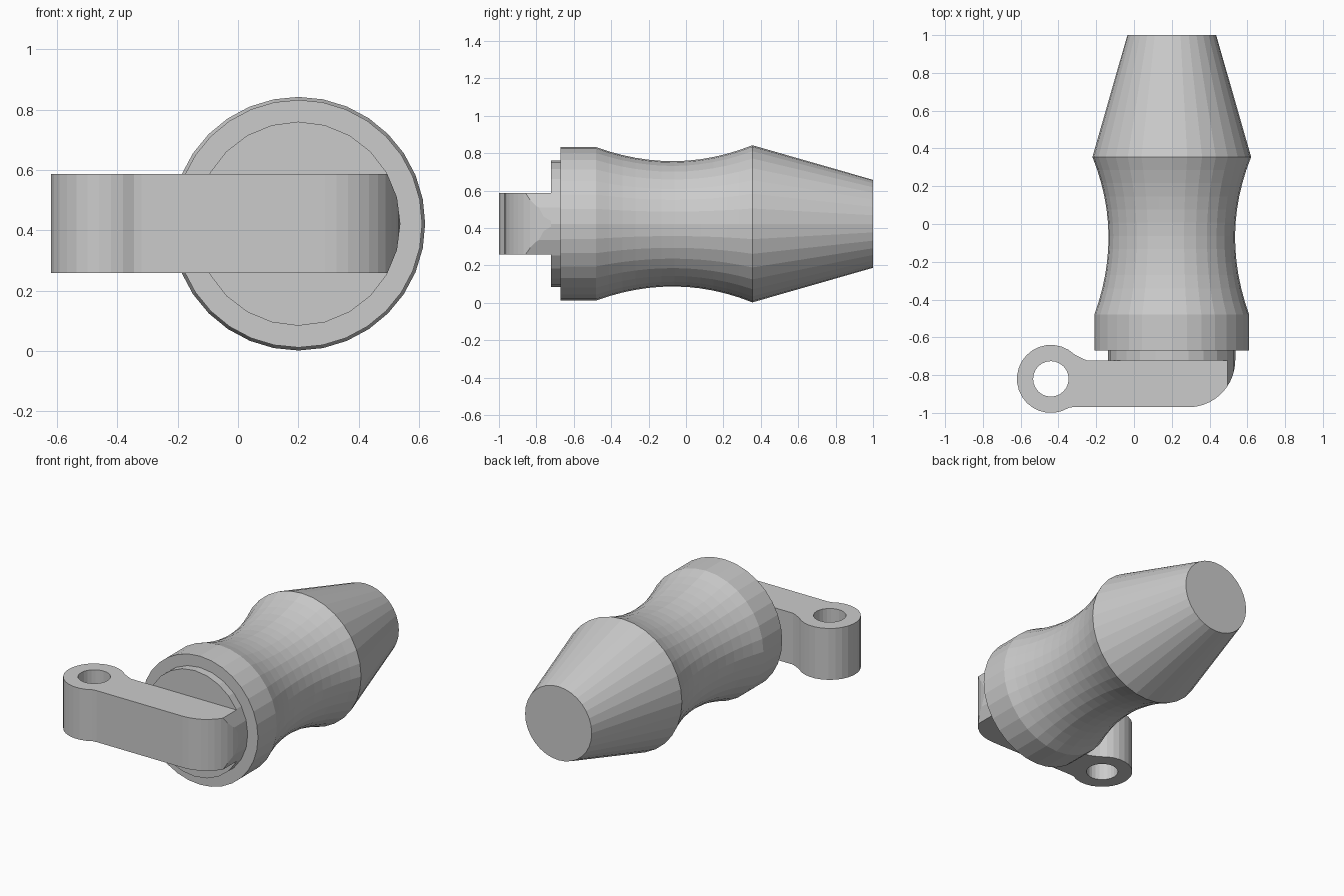
import bpy, bmesh
from math import sin, cos, pi, radians

if "Cube" in bpy.data.objects:
    bpy.data.objects.remove(bpy.data.objects["Cube"])

CX, CZ = 0.2, 0.422      # turning axis of the body, running along y


def finish(name, bm):
    bmesh.ops.recalc_face_normals(bm, faces=bm.faces)
    me = bpy.data.meshes.new(name)
    bm.to_mesh(me)
    bm.free()
    ob = bpy.data.objects.new(name, me)
    bpy.context.collection.objects.link(ob)
    return ob


def lathe(name, profile, sides):
    """Turn (y, radius) pairs about the body axis and cap both ends."""
    bm = bmesh.new()
    rings = []
    for y, r in profile:
        rings.append([bm.verts.new((CX + r * sin(2 * pi * i / sides), y,
                                    CZ + r * cos(2 * pi * i / sides))) for i in range(sides)])
    for a, b in zip(rings, rings[1:]):
        for i in range(sides):
            j = (i + 1) % sides
            bm.faces.new((a[i], a[j], b[j], b[i]))
    bm.faces.new(rings[0])
    bm.faces.new(rings[-1])
    return finish(name, bm)


def prism(name, points, offset):
    """Extrude a flat outline of 3D points by an offset."""
    bm = bmesh.new()
    face = bm.faces.new([bm.verts.new(p) for p in points])
    ext = bmesh.ops.extrude_face_region(bm, geom=[face])
    verts = [v for v in ext["geom"] if isinstance(v, bmesh.types.BMVert)]
    bmesh.ops.translate(bm, verts=verts, vec=offset)
    return finish(name, bm)


def arc(cx, cy, r, start, end, steps):
    return [(cx + r * cos(radians(start + (end - start) * i / steps)),
             cy + r * sin(radians(start + (end - start) * i / steps))) for i in range(steps + 1)]


def boolean(ob, cutter, operation):
    mod = ob.modifiers.new(operation.lower(), 'BOOLEAN')
    mod.operation, mod.object, mod.solver = operation, cutter, 'EXACT'
    cutter.hide_render = True
    cutter.hide_set(True)


# turned body: collar, waisted grip, tapered nose
waist = []
for i in range(13):
    y = -0.48 + 0.835 * i / 12
    t = (y + 0.07) / (0.425 if y > -0.07 else 0.41)
    waist.append((y, 0.335 + (0.085 if y > -0.07 else 0.075) * t * t))
lathe("body", [(-0.67, 0.41)] + waist + [(1.0, 0.235)], 32)

# thin spacer disc between collar and lever
lathe("spacer_disc", [(-0.722, 0.338), (-0.66, 0.338)], 24)

# lever: eyelet, neck and rounded end as one outline
outline = arc(-0.44, -0.82, 0.18, 46, 302, 20)
outline += [(-0.32, -0.969)]
outline += arc(0.288, -0.722, 0.248, 270, 360, 10)
outline += [(-0.25, -0.722), (-0.275, -0.711)]
lever = prism("lever", [(x, y, 0.259) for x, y in outline], (0, 0, 0.328))

# pin hole through the eyelet
hole = arc(-0.44, -0.82, 0.094, 0, 345, 23)
boolean(lever, prism("hole_cutter", [(x, y, 0.1) for x, y in hole], (0, 0, 0.7)), 'DIFFERENCE')

# trim the lever end to the round edge of the spacer disc
trim = arc(CX, CZ, 0.338, -90, 90, 12) + [(-0.9, CZ + 0.338), (-0.9, CZ - 0.338)]
boolean(lever, prism("end_trim", [(x, -1.2, z) for x, z in trim], (0, 0.7, 0)), 'INTERSECT')
